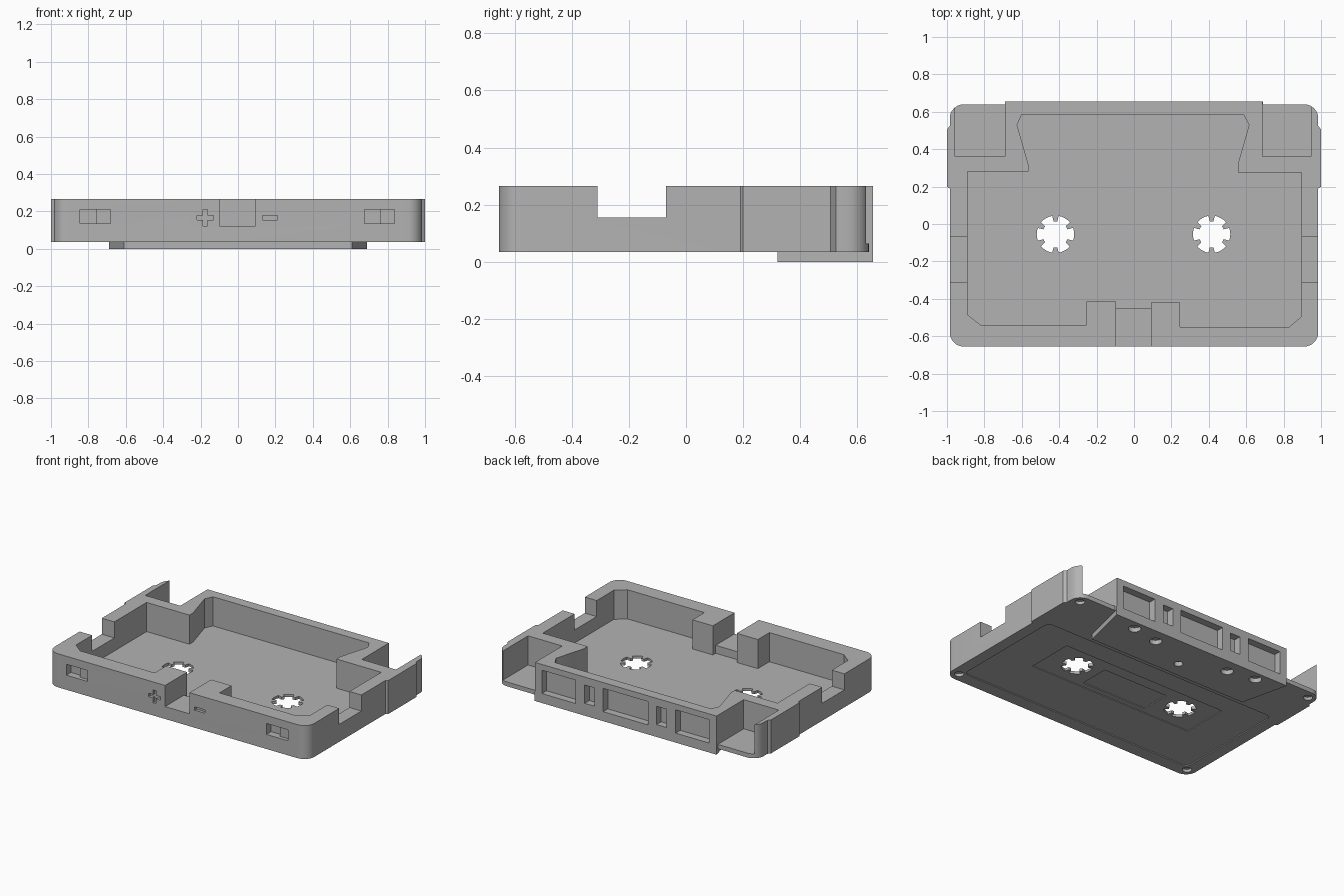
import bpy, bmesh
from math import sin, cos, pi, radians
from mathutils import Matrix

cube = bpy.data.objects.get("Cube")
if cube:
    bpy.data.objects.remove(cube, do_unlink=True)

plastic = bpy.data.materials.new("grey plastic")
plastic.use_nodes = True
grey = (0.45, 0.45, 0.45, 1)
plastic.diffuse_color = grey
plastic.node_tree.nodes["Principled BSDF"].inputs["Base Color"].default_value = grey

TOP, BASE, FLOOR = 0.265, 0.035, 0.065
OVER = 0.4  # cutters that open upward end here


def prism(name, outline, low, high):
    """Extrude a flat outline between two heights."""
    bm = bmesh.new()
    face = bm.faces.new([bm.verts.new((x, y, low)) for x, y in outline])
    made = bmesh.ops.extrude_face_region(bm, geom=[face])["geom"]
    verts = [v for v in made if isinstance(v, bmesh.types.BMVert)]
    bmesh.ops.translate(bm, verts=verts, vec=(0, 0, high - low))
    bmesh.ops.recalc_face_normals(bm, faces=bm.faces)
    mesh = bpy.data.meshes.new(name)
    bm.to_mesh(mesh)
    bm.free()
    mesh.materials.append(plastic)
    obj = bpy.data.objects.new(name, mesh)
    bpy.context.scene.collection.objects.link(obj)
    return obj


def rect(x0, x1, y0, y1):
    return [(x0, y0), (x1, y0), (x1, y1), (x0, y1)]


def circle(x, y, r, n=24):
    return [(x + r * cos(2 * pi * i / n), y + r * sin(2 * pi * i / n)) for i in range(n)]


def rounded(x0, x1, y0, y1, r, n=8):
    pts = []
    corners = [(x1 - r, y1 - r), (x0 + r, y1 - r), (x0 + r, y0 + r), (x1 - r, y0 + r)]
    for q, (cx, cy) in enumerate(corners):
        for i in range(n + 1):
            a = pi / 2 * (q + i / n)
            pts.append((cx + r * cos(a), cy + r * sin(a)))
    return pts


def combine(target, tool, operation):
    """Apply one boolean and throw the tool away."""
    tool.hide_render = True
    mod = target.modifiers.new("boolean", "BOOLEAN")
    mod.operation, mod.solver, mod.object = operation, "EXACT", tool
    bpy.context.view_layer.update()
    result = bpy.data.meshes.new_from_object(
        target.evaluated_get(bpy.context.evaluated_depsgraph_get()))
    target.modifiers.clear()
    target.data = result
    bpy.data.objects.remove(tool, do_unlink=True)


def add(outline, low, high):
    combine(shell, prism("addition", outline, low, high), "UNION")


def cut(outline, low, high):
    combine(shell, prism("cutter", outline, low, high), "DIFFERENCE")


def cut_upright(outline, y0, y1):
    """Cut an x-z outline between two depths."""
    tool = prism("cutter", outline, -y1, -y0)
    tool.data.transform(Matrix.Rotation(pi / 2, 4, "X"))
    combine(shell, tool, "DIFFERENCE")


# Outer shell with rounded corners, side grips and the thick head end
shell = prism("cassette_shell", rounded(-0.985, 0.985, -0.655, 0.64, 0.075), BASE, TOP)
for s in (-1, 1):
    add([(s * 0.9, 0.19), (s * 0.985, 0.19), (s, 0.2), (s, 0.505),
         (s * 0.985, 0.525), (s * 0.9, 0.525)], BASE, TOP)
add(rect(-0.69, 0.69, 0.3, 0.655), BASE, TOP)
add([(-0.61, 0.32), (0.61, 0.32), (0.69, 0.655), (-0.69, 0.655)], 0, 0.05)

# Main cavity
cut([(-0.89, 0.28), (-0.565, 0.28), (-0.565, 0.32), (-0.625, 0.53), (-0.6, 0.585),
     (0.585, 0.585), (0.615, 0.53), (0.555, 0.32), (0.555, 0.275), (0.895, 0.275),
     (0.895, -0.495), (0.83, -0.55), (0.245, -0.55), (0.245, -0.42), (0.09, -0.42),
     (0.09, -0.45), (-0.095, -0.45), (-0.095, -0.415), (-0.255, -0.415),
     (-0.255, -0.54), (-0.82, -0.54), (-0.89, -0.485)], FLOOR, OVER)

# Open corner pockets, side notches and front slot
cut(rect(-0.957, -0.69, 0.36, 0.8), FLOOR, OVER)
cut(rect(0.687, 0.947, 0.36, 0.8), FLOOR, OVER)
cut(rect(-1.1, -0.86, -0.31, -0.07), 0.155, OVER)
cut(rect(0.86, 1.1, -0.31, -0.07), 0.155, OVER)
cut(rect(-0.095, 0.09, -0.8, -0.44), 0.12, OVER)

# Blind windows in the head end
for x0, x1, z0, z1 in [(0.38, 0.635, 0.065, 0.225), (0.235, 0.31, 0.085, 0.21),
                       (-0.17, 0.17, 0.065, 0.225), (-0.31, -0.235, 0.085, 0.21),
                       (-0.635, -0.38, 0.065, 0.225)]:
    cut_upright(rect(x0, x1, z0, z1), 0.605, 0.8)

# Front recesses: stepped switches, plus and minus marks
for left in (-0.845, 0.675):
    cut_upright(rect(left, left + 0.085, 0.135, 0.21), -0.8, -0.605)
    cut_upright(rect(left + 0.08, left + 0.162, 0.135, 0.21), -0.8, -0.63)
cut_upright(rect(-0.22, -0.13, 0.155, 0.178), -0.8, -0.635)
cut_upright(rect(-0.187, -0.163, 0.122, 0.21), -0.8, -0.635)
cut_upright(rect(0.13, 0.21, 0.155, 0.178), -0.8, -0.635)

# Shallow label, panel and window recesses underneath
cut(rounded(-0.905, 0.905, -0.565, 0.25, 0.04, 4), -0.1, BASE + 0.007)
cut(rect(-0.63, 0.63, -0.23, 0.1), -0.1, BASE + 0.012)
cut(rect(-0.25, 0.25, -0.195, 0.015), -0.1, BASE + 0.018)

# Screw holes at the corners and blind guide holes in the head end
for s in (-1, 1):
    for y in (-0.59, 0.58):
        cut(circle(s * 0.925, y, 0.03), -0.1, BASE + 0.02)
    cut(circle(s * 0.49, 0.59, 0.04), -0.1, 0.03)
    cut(circle(s * 0.29, 0.555, 0.04), -0.1, 0.03)
cut(circle(0, 0.43, 0.028), -0.1, 0.03)

# Reel holes with six inward teeth
for cx in (-0.42, 0.415):
    hole = []
    for k in range(6):
        for offset, r in [(-20, 0.1), (-10, 0.1), (0, 0.1), (10, 0.1), (20, 0.1),
                          (22, 0.07), (38, 0.07)]:
            a = radians(60 * k + offset)
            hole.append((cx + r * cos(a), -0.055 + r * sin(a)))
    cut(hole, -0.1, 0.2)

# Soft shading on the rounded corners only
bpy.ops.object.select_all(action="DESELECT")
shell.select_set(True)
bpy.context.view_layer.objects.active = shell
bpy.ops.object.shade_smooth_by_angle(angle=radians(25))
